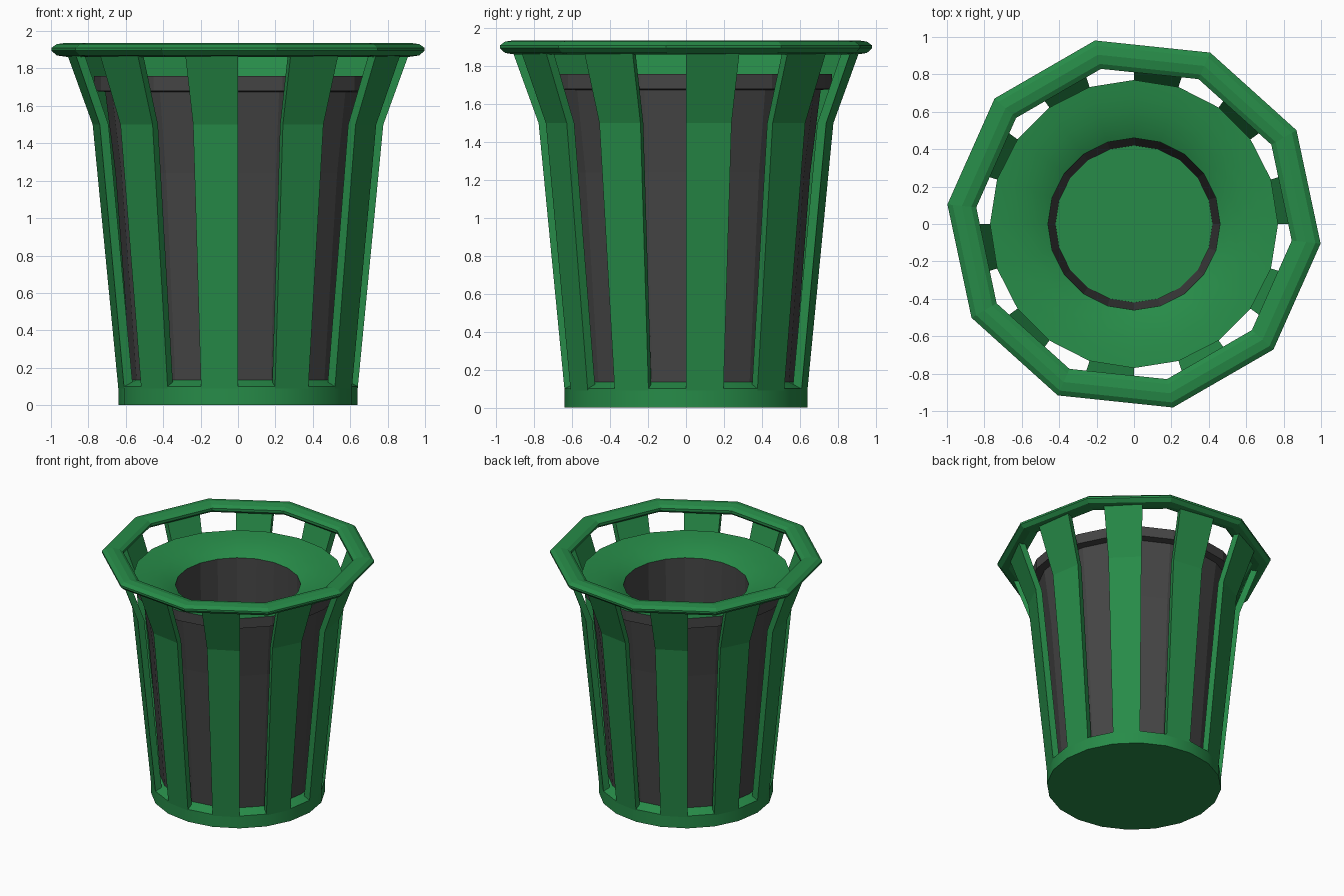
import bpy, bmesh, math

if "Cube" in bpy.data.objects:
    bpy.data.objects.remove(bpy.data.objects["Cube"])


def material(name, rgb):
    m = bpy.data.materials.new(name)
    m.diffuse_color = (*rgb, 1)
    m.use_nodes = True
    m.node_tree.nodes["Principled BSDF"].inputs["Base Color"].default_value = m.diffuse_color
    return m


green = material("green_paint", (0.02, 0.26, 0.065))
grey = material("dark_grey_plastic", (0.06, 0.06, 0.06))


def revolve(name, profile, mat, sides=20, start=0.0, count=None, closed=True, smooth=False):
    """Sweep an (r, z) profile round z; count < sides gives a capped partial sweep."""
    full = count is None
    count = sides if full else count
    bm = bmesh.new()
    rings = []
    for i in range(count if full else count + 1):
        a = math.radians(start + 360 / sides * i)
        rings.append([bm.verts.new((r * math.cos(a), r * math.sin(a), z)) for r, z in profile])
    n = len(profile)
    for i in range(count):
        p, q = rings[i], rings[(i + 1) % len(rings)]
        for j in range(n if closed else n - 1):
            k = (j + 1) % n
            bm.faces.new((p[j], q[j], q[k], p[k]))
    if not full:
        bm.faces.new(rings[0])
        bm.faces.new(rings[-1])
    bmesh.ops.remove_doubles(bm, verts=bm.verts, dist=1e-5)
    bmesh.ops.dissolve_degenerate(bm, edges=bm.edges, dist=1e-5)
    bmesh.ops.recalc_face_normals(bm, faces=bm.faces)
    me = bpy.data.meshes.new(name)
    bm.to_mesh(me)
    bm.free()
    me.materials.append(mat)
    ob = bpy.data.objects.new(name, me)
    bpy.context.collection.objects.link(ob)
    if smooth:
        bpy.ops.object.select_all(action='DESELECT')
        ob.select_set(True)
        bpy.context.view_layer.objects.active = ob
        bpy.ops.object.shade_smooth_by_angle(angle=math.radians(25))
    return ob


# Solid base with a sloping shoulder and floor
revolve("base", [(0, 0), (0.64, 0), (0.64, 0.10), (0.57, 0.135), (0, 0.135)],
        green, closed=False, smooth=True)

# Ten flared slats, each one facet wide
slat = [(0.64, 0.09), (0.777, 1.50), (0.915, 1.88),
        (0.865, 1.88), (0.728, 1.50), (0.59, 0.09)]
for i in range(10):
    revolve(f"slat_{i + 1}", slat, green, start=36 * i, count=1)

# Ten-sided rounded top rim
revolve("top_rim", [(1.003, 1.895), (0.975, 1.87), (0.92, 1.862), (0.87, 1.87), (0.848, 1.89),
                    (0.848, 1.91), (0.875, 1.928), (0.925, 1.937), (0.975, 1.93), (1.003, 1.91)],
        green, sides=10, start=-6)

# Grey liner: outer wall and overhanging lip
revolve("liner", [(0.57, 0.13), (0.655, 1.24), (0.71, 1.675),
                  (0.77, 1.68), (0.77, 1.76)], grey, closed=False)

# Green funnel lid dipping to the opening
revolve("funnel_lid", [(0.77, 1.76), (0.68, 1.75), (0.60, 1.733), (0.52, 1.71), (0.46, 1.68)],
        green, closed=False, smooth=True)

# Grey inner tube down to the floor
tube = revolve("inner_tube", [(0.46, 1.68), (0.42, 0.135)], grey, closed=False)
tube.data.flip_normals()
